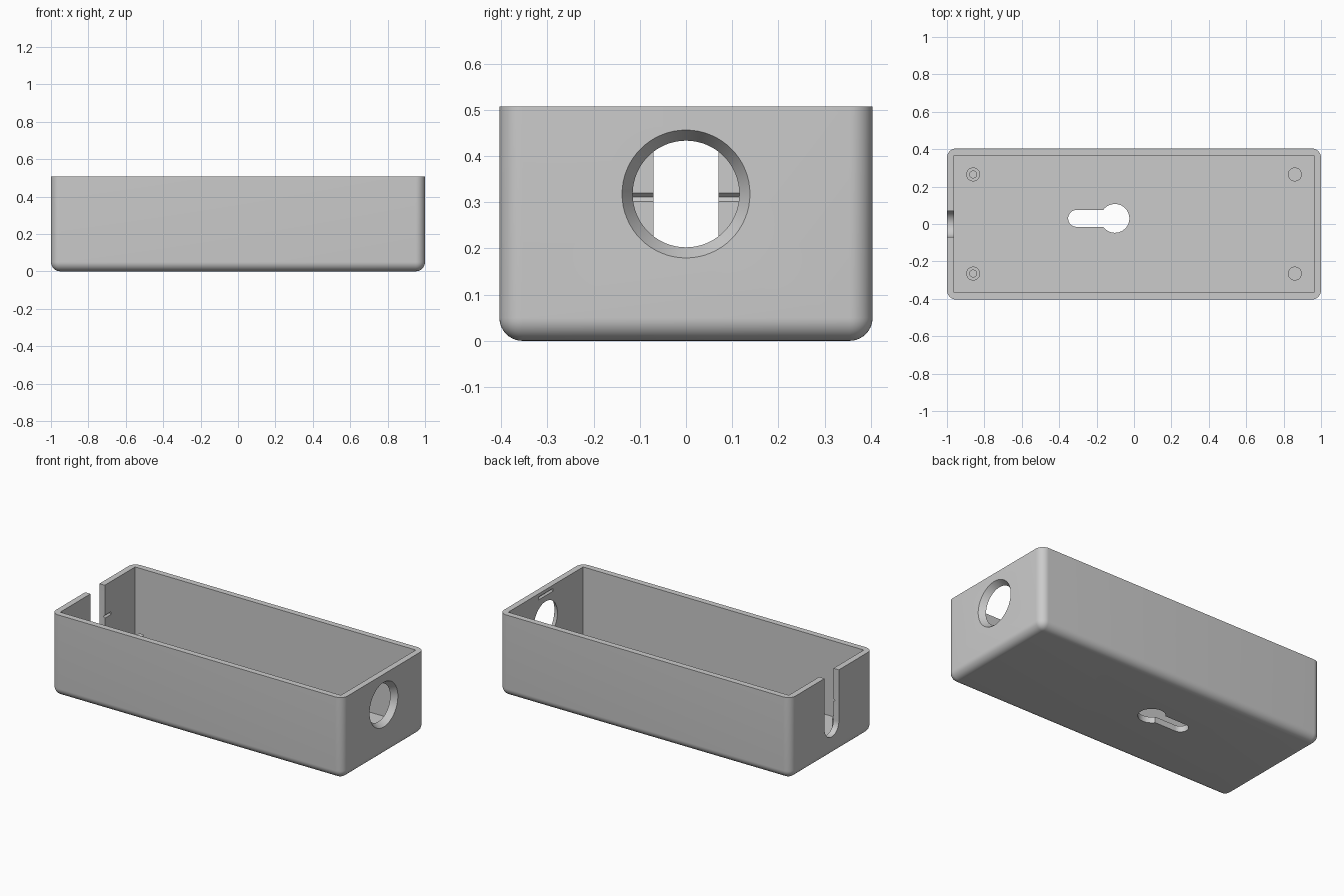
import bpy, bmesh, math
from mathutils import Matrix, Vector

cube = bpy.data.objects.get("Cube")
if cube:
    bpy.data.objects.remove(cube, do_unlink=True)

L, W, H = 2.0, 0.808, 0.507
WALL = 0.037
PIN_X, PIN_Y = 0.86, 0.265

grey = bpy.data.materials.new("plain grey")
grey.use_nodes = True
GREY = (0.6, 0.6, 0.6, 1)
grey.diffuse_color = GREY
grey.node_tree.nodes["Principled BSDF"].inputs["Base Color"].default_value = GREY


def finish(name, bm):
    bmesh.ops.recalc_face_normals(bm, faces=bm.faces)
    mesh = bpy.data.meshes.new(name)
    bm.to_mesh(mesh)
    bm.free()
    mesh.materials.append(grey)
    obj = bpy.data.objects.new(name, mesh)
    bpy.context.collection.objects.link(obj)
    return obj


def box(name, lo, hi):
    bm = bmesh.new()
    lo, hi = Vector(lo), Vector(hi)
    bmesh.ops.create_cube(bm, size=1)
    for v in bm.verts:
        v.co = (lo + hi) / 2 + v.co * (hi - lo)
    return finish(name, bm)


def cylinder(name, centre, r1, r2, depth, axis="Z"):
    bm = bmesh.new()
    turn = Matrix.Rotation(math.pi / 2, 4, "Y") if axis == "X" else Matrix()
    bmesh.ops.create_cone(bm, cap_ends=True, segments=64, radius1=r1, radius2=r2,
                          depth=depth, matrix=Matrix.Translation(centre) @ turn)
    return finish(name, bm)


def prism(name, outline, thickness):
    """Extrude a closed outline of 3D points along a vector."""
    bm = bmesh.new()
    face = bm.faces.new([bm.verts.new(p) for p in outline])
    new = bmesh.ops.extrude_face_region(bm, geom=[face])["geom"]
    bmesh.ops.translate(bm, vec=thickness,
                        verts=[g for g in new if isinstance(g, bmesh.types.BMVert)])
    return finish(name, bm)


def arc(cu, cv, r, start, end, steps):
    angles = [math.radians(start + (end - start) * i / steps) for i in range(steps + 1)]
    return [(cu + r * math.cos(a), cv + r * math.sin(a)) for a in angles]


def smooth(obj):
    bpy.ops.object.select_all(action="DESELECT")
    obj.select_set(True)
    bpy.context.view_layer.objects.active = obj
    bpy.ops.object.shade_smooth_by_angle(angle=math.radians(30))


# Rounded outer block: all edges but the top rim are softened
case = box("case", (-L / 2, -W / 2, 0), (L / 2, W / 2, H))
bm = bmesh.new()
bm.from_mesh(case.data)
soft = [e for e in bm.edges if min(v.co.z for v in e.verts) < H / 2]
bmesh.ops.bevel(bm, geom=soft, offset=0.05, segments=10, profile=0.5, affect="EDGES")
bm.to_mesh(case.data)
bm.free()

ix, iy = L / 2 - WALL, W / 2 - WALL
cutters = [box("cavity_cutter", (-ix, -iy, WALL), (ix, iy, 1))]

# Tapered round opening in the right end wall
cutters.append(cylinder("round_opening_cutter", (L / 2 - WALL / 2, 0, 0.318),
                        0.104, 0.150, WALL * 2, "X"))

# Round-bottomed cable slot in the left end wall
slot = [(0.07, 0.7)] + arc(0, 0.188, 0.07, 0, -180, 24) + [(-0.07, 0.7)]
cutters.append(prism("slot_cutter", [(-1.1, y, z) for y, z in slot], (0.2, 0, 0)))

# Keyhole hanger through the floor
neck = math.degrees(math.asin(0.045 / 0.077))
key = (arc(-0.102, 0.03, 0.077, -180 + neck, 180 - neck, 48)
       + arc(-0.307, 0.03, 0.045, 90, 270, 24))
cutters.append(prism("keyhole_cutter", [(x, y, -0.1) for x, y in key], (0, 0, 0.2)))

# Small snap grooves on the inner end walls
for name, side, half, z in (("left_groove_cutter", -1, 0.13, 0.311),
                            ("right_groove_cutter", 1, 0.07, 0.478)):
    wedge = [(ix - 0.01, z - 0.018), (ix - 0.01, z + 0.018), (ix + 0.01, z)]
    cutters.append(prism(name, [(side * x, -half, h) for x, h in wedge],
                         (0, half * 2, 0)))

for cutter in cutters:
    mod = case.modifiers.new(cutter.name, "BOOLEAN")
    mod.operation, mod.solver, mod.object = "DIFFERENCE", "EXACT", cutter
bpy.context.view_layer.update()
result = bpy.data.meshes.new_from_object(
    case.evaluated_get(bpy.context.evaluated_depsgraph_get()))
case.modifiers.clear()
case.data = result
for cutter in cutters:
    bpy.data.objects.remove(cutter, do_unlink=True)
smooth(case)

# Board posts on the floor, with locating pins at the left end
for end, sx in (("left", -1), ("right", 1)):
    for place, sy in (("front", -1), ("back", 1)):
        spot = (sx * PIN_X, sy * PIN_Y)
        smooth(cylinder(f"{end}_{place}_post", (*spot, 0.065), 0.037, 0.037, 0.07))
        if sx < 0:
            smooth(cylinder(f"{end}_{place}_pin", (*spot, 0.12), 0.021, 0.021, 0.06))
